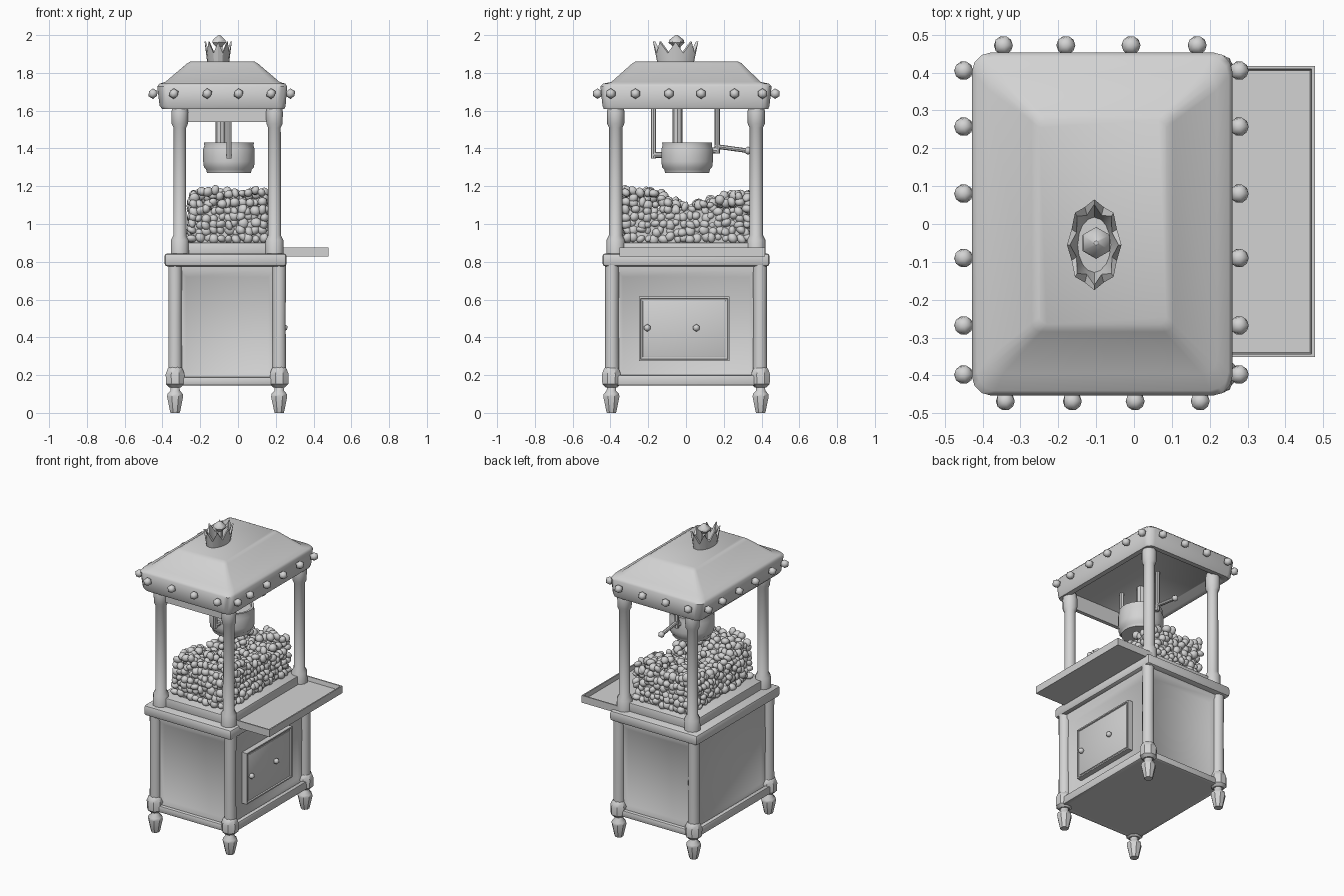
import bpy, bmesh, math, random
from mathutils import Vector, Matrix

if "Cube" in bpy.data.objects:
    bpy.data.objects.remove(bpy.data.objects["Cube"])

random.seed(4)
GREY = bpy.data.materials.new("light_grey")
GREY.diffuse_color = (0.65, 0.65, 0.65, 1)
GREY.use_nodes = True
GREY.node_tree.nodes["Principled BSDF"].inputs["Base Color"].default_value = GREY.diffuse_color


def finish(name, bm, angle=40):
    bmesh.ops.recalc_face_normals(bm, faces=bm.faces)
    me = bpy.data.meshes.new(name)
    bm.to_mesh(me)
    bm.free()
    ob = bpy.data.objects.new(name, me)
    bpy.context.collection.objects.link(ob)
    me.materials.append(GREY)
    bpy.ops.object.select_all(action='DESELECT')
    ob.select_set(True)
    bpy.context.view_layer.objects.active = ob
    bpy.ops.object.shade_smooth_by_angle(angle=math.radians(angle))
    return ob


def box(name, x0, x1, y0, y1, z0, z1, bevel=0.0, recess=None):
    """Box; recess = (test on normal, margin, depth, slope width)."""
    bm = bmesh.new()
    size = Vector((x1 - x0, y1 - y0, z1 - z0))
    mid = Vector((x0 + x1, y0 + y1, z0 + z1)) / 2
    bmesh.ops.create_cube(bm, size=1, matrix=Matrix.Translation(mid) @ Matrix.Diagonal((*size, 1)))
    bm.normal_update()
    if recess:
        test, margin, depth, slope = recess
        for f in [f for f in bm.faces if test(f.normal)]:
            bmesh.ops.inset_region(bm, faces=[f], thickness=margin)
            bmesh.ops.inset_region(bm, faces=[f], thickness=slope, depth=-depth)
    if bevel:
        bmesh.ops.bevel(bm, geom=bm.edges[:], offset=bevel, segments=2, profile=0.5, affect='EDGES')
    return finish(name, bm)


def skin(bm, rings):
    """Join equal rings of points with quads and cap both ends."""
    loops = [[bm.verts.new(p) for p in r] for r in rings]
    n = len(loops[0])
    for a, b in zip(loops, loops[1:]):
        for i in range(n):
            j = (i + 1) % n
            bm.faces.new((a[i], a[j], b[j], b[i]))
    bm.faces.new(loops[0])
    bm.faces.new(loops[-1])


def lathe(name, profile, cx, cy, n=10, sx=1, sy=1):
    bm = bmesh.new()
    turn = [2 * math.pi * (i + 0.5) / n for i in range(n)]
    skin(bm, [[(cx + r * sx * math.cos(t), cy + r * sy * math.sin(t), z) for t in turn]
              for r, z in profile])
    return finish(name, bm)


def rounded_rect(x0, x1, y0, y1, z, r):
    pts = []
    for k, (cx, cy) in enumerate([(x1 - r, y1 - r), (x0 + r, y1 - r), (x0 + r, y0 + r), (x1 - r, y0 + r)]):
        for s in range(4):
            t = math.pi / 2 * (k + s / 3)
            pts.append((cx + r * math.cos(t), cy + r * math.sin(t), z))
    return pts


def rod(name, a, b, r, n=8):
    a, b = Vector(a), Vector(b)
    bm = bmesh.new()
    m = Matrix.Translation((a + b) / 2) @ (b - a).to_track_quat('Z', 'Y').to_matrix().to_4x4()
    bmesh.ops.create_cone(bm, cap_ends=True, segments=n, radius1=r, radius2=r, depth=(b - a).length, matrix=m)
    return finish(name, bm)


def ball(name, p, r, sub=1):
    bm = bmesh.new()
    bmesh.ops.create_icosphere(bm, subdivisions=sub, radius=r, matrix=Matrix.Translation(p))
    return finish(name, bm, 50)


# Lower cabinet with sunken side panels
box("cabinet", -0.345, 0.23, -0.405, 0.405, 0.145, 0.79,
    recess=(lambda n: abs(n.z) < 0.5, 0.05, 0.025, 0.05))
for sy in (-1, 1):
    box("cabinet_bottom_rail", -0.33, 0.215, sy * 0.4 - 0.02, sy * 0.4 + 0.02, 0.145, 0.19, 0.01)
for x in (-0.352, 0.237):
    box("side_bottom_rail", x - 0.015, x + 0.015, -0.38, 0.38, 0.145, 0.2, 0.008)

# Cabinet door frame, leaves and knobs
box("door_frame", 0.195, 0.24, -0.25, 0.23, 0.275, 0.615,
    recess=(lambda n: n.x > 0.5, 0.012, 0.008, 0.004))
box("door_leaf", 0.2, 0.236, -0.23, 0.21, 0.295, 0.595, 0.004)
for y in (-0.205, 0.055):
    ball("door_knob", (0.245, y, 0.45), 0.02)

# Corner posts, feet and upper columns
for sy in (-1, 1):
    for x in (-0.333, 0.218):
        lathe("cabinet_post", [(0.038, 0.22), (0.036, 0.5), (0.038, 0.79)], x, sy * 0.392)
        lathe("post_ball", [(0.034, 0.135), (0.052, 0.152), (0.054, 0.205), (0.042, 0.235), (0.03, 0.245)],
              x, sy * 0.395, 8)
        lathe("foot", [(0.026, 0), (0.03, 0.012), (0.046, 0.085), (0.044, 0.1), (0.027, 0.118), (0.025, 0.15)],
              x, sy * 0.395, 8)
    for x in (-0.308, 0.193):
        lathe("column", [(0.05, 0.84), (0.049, 0.915), (0.036, 0.94), (0.035, 1.51), (0.045, 1.53),
                         (0.047, 1.59), (0.04, 1.63)], x, sy * 0.372)

# Counter and glass-case base
box("counter", -0.39, 0.258, -0.443, 0.443, 0.775, 0.845, 0.018)
box("case_base", -0.325, 0.21, -0.385, 0.385, 0.83, 0.902, 0.008)

# Serving tray
box("serving_tray", 0.2, 0.478, -0.352, 0.418, 0.828, 0.876,
    recess=(lambda n: n.z > 0.5, 0.012, 0.028, 0.006))


# Popcorn heap: lumpy kernels over a core
def heap(y):
    return 1.075 + 0.06 * min(1, abs(y - 0.02) / 0.22) + (0.02 if y < -0.1 else 0)


bm = bmesh.new()
skin(bm, [rounded_rect(-0.24, 0.135, -0.315, 0.325, z, 0.03) for z in (0.895, 1.075)])
X0, X1, Y0, Y1, STEP = -0.238, 0.132, -0.313, 0.323, 0.037
nx, ny = round((X1 - X0) / STEP), round((Y1 - Y0) / STEP)
spots = []
for i in range(nx + 1):
    for j in range(ny + 1):
        x, y = X0 + i * (X1 - X0) / nx, Y0 + j * (Y1 - Y0) / ny
        top = heap(y)
        spots.append((x, y, top + random.uniform(-0.02, 0.02)))
        if i in (0, nx) or j in (0, ny):
            z = 0.925
            while z < top - 0.02:
                spots.append((x, y, z))
                z += STEP
for p in spots:
    shift = Vector([random.uniform(-0.01, 0.01) for _ in range(3)])
    spin = Matrix.Rotation(random.uniform(0, 6.28), 4, Vector((random.random(), random.random(), 1)))
    size = Matrix.Diagonal([random.uniform(0.7, 1.2) for _ in range(3)] + [1])
    bmesh.ops.create_icosphere(bm, subdivisions=2, radius=0.025,
                               matrix=Matrix.Translation(Vector(p) + shift) @ spin @ size)
finish("popcorn", bm, 60)

# Kettle, shaft, hangers and crank handle
KX, KY = -0.048, 0.006
lathe("kettle", [(0.118, 1.27), (0.122, 1.288), (0.134, 1.3), (0.138, 1.33), (0.138, 1.395), (0.132, 1.415),
                 (0.134, 1.432), (0.12, 1.432), (0.115, 1.42)], KX, KY, 20)
rod("kettle_shaft", (-0.092, -0.045, 1.42), (-0.092, -0.045, 1.66), 0.026)
for y, z in ((-0.172, 1.365), (0.165, 1.39)):
    rod("hanger", (KX, y, z - 0.018), (KX, y, 1.66), 0.014)
    rod("hanger_arm", (KX, y, z), (KX, KY + (y - KY) * 0.7, z), 0.016)
rod("crank_handle", (KX, 0.15, 1.412), (KX, 0.325, 1.388), 0.012)
ball("crank_grip", (KX, 0.328, 1.388), 0.022)

# Front valance under the roof
box("valance", -0.27, 0.16, -0.385, -0.36, 1.54, 1.65)

# Roof: band with rolled edges and flat-topped hip
bm = bmesh.new()
skin(bm, [rounded_rect(*r) for r in (
    (-0.34, 0.19, -0.38, 0.38, 1.64, 0.02),
    (-0.37, 0.21, -0.40, 0.40, 1.61, 0.03),
    (-0.40, 0.245, -0.435, 0.435, 1.608, 0.04),
    (-0.415, 0.252, -0.442, 0.442, 1.625, 0.045),
    (-0.428, 0.26, -0.453, 0.453, 1.728, 0.05),
    (-0.415, 0.25, -0.44, 0.44, 1.743, 0.05),
    (-0.385, 0.22, -0.395, 0.395, 1.752, 0.04),
    (-0.27, 0.105, -0.285, 0.295, 1.85, 0.025),
    (-0.25, 0.085, -0.265, 0.275, 1.861, 0.02))])
finish("roof", bm, 50)

# Marquee bulbs around the band
bulbs = [(x, s, y) for x, s in ((-0.45, -1), (0.278, 1)) for y in (0.405, 0.257, 0.08, -0.09, -0.268, -0.398)]
spots = [(x, y) for x, s, y in bulbs]
spots += [(x, -0.468) for x in (-0.34, -0.163, 0.003, 0.175)]
spots += [(x, 0.472) for x in (-0.345, -0.18, -0.008, 0.167)]
for x, y in spots:
    ball("bulb", (x, y, 1.69), 0.028)

# Crown with zigzag rim and jewel
bm = bmesh.new()
N, CX, CY = 16, -0.105, -0.055
rows = []
for wide, inner in ((0.8, 0), (1, 0), (1, 0.22), (0.8, 0.22)):
    row = []
    for i in range(N):
        t = 2 * math.pi * i / N
        tip = i % 2 == 0
        k = wide - inner * (0.5 if tip else 1) if wide == 1 else wide - inner
        z = 1.85 if wide < 1 else (1.965 if tip else 1.905)
        if wide == 1 and not tip:
            k *= 0.9
        row.append(bm.verts.new((CX + 0.072 * k * math.cos(t), CY + 0.12 * k * math.sin(t), z)))
    rows.append(row)
for a, b in zip(rows, rows[1:] + rows[:1]):
    for i in range(N):
        j = (i + 1) % N
        bm.faces.new((a[i], a[j], b[j], b[i]))
finish("crown", bm, 30)
rod("jewel_stem", (-0.1, -0.05, 1.85), (-0.1, -0.05, 1.95), 0.02, 6)
lathe("jewel", [(0.006, 1.925), (0.042, 1.96), (0.038, 1.975), (0.006, 2.0)], -0.1, -0.05, 6)
